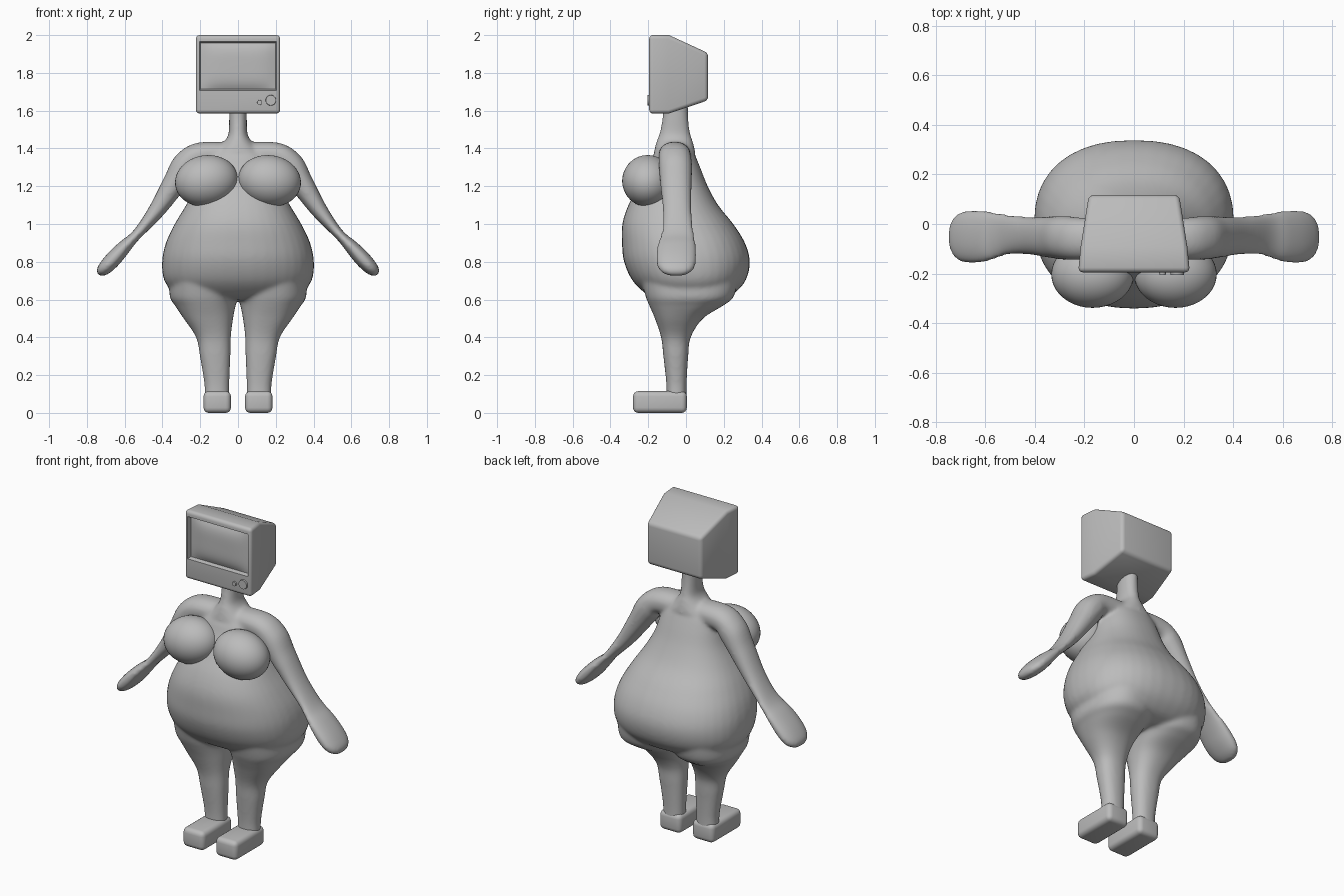
import bpy, bmesh, math
from mathutils import Vector, Matrix

if "Cube" in bpy.data.objects:
    bpy.data.objects.remove(bpy.data.objects["Cube"])

grey = bpy.data.materials.new("plain grey")
grey.diffuse_color = (0.5, 0.5, 0.5, 1)
grey.use_nodes = True
grey.node_tree.nodes["Principled BSDF"].inputs["Base Color"].default_value = grey.diffuse_color


def finish(bm, name, angle=None):
    me = bpy.data.meshes.new(name)
    bm.to_mesh(me)
    bm.free()
    ob = bpy.data.objects.new(name, me)
    bpy.context.collection.objects.link(ob)
    me.materials.append(grey)
    if angle:
        bpy.ops.object.select_all(action='DESELECT')
        ob.select_set(True)
        bpy.context.view_layer.objects.active = ob
        bpy.ops.object.shade_smooth_by_angle(angle=math.radians(angle))
    return ob


def level(z, x0, x1, y0, y1):
    """Horizontal ring: centre, x half-axis, y half-axis."""
    return [Vector(((x0 + x1) / 2, (y0 + y1) / 2, z)),
            Vector(((x1 - x0) / 2, 0, 0)), Vector((0, (y1 - y0) / 2, 0))]


def limb(rows):
    """Rings across a path in the xz plane: x, y, z, half thickness, half width."""
    out = []
    for i, (x, y, z, t, w) in enumerate(rows):
        a, b = rows[max(i - 1, 0)], rows[min(i + 1, len(rows) - 1)]
        d = Vector((b[0] - a[0], 0, b[2] - a[2])).normalized()
        out.append([Vector((x, y, z)), Vector((-d.z, 0, d.x)) * t, Vector((0, w, 0))])
    return out


def spline(p0, p1, p2, p3, t):
    return 0.5 * (2 * p1 + (p2 - p0) * t + (2 * p0 - 5 * p1 + 4 * p2 - p3) * t * t
                  + (3 * p1 - p0 - 3 * p2 + p3) * t ** 3)


def loft(bm, rings, side=1, power=2.2, n=40, steps=5):
    """Smooth closed tube through the given rings."""
    last = len(rings) - 1
    dense = []
    for i in range(last):
        q = [rings[max(0, min(last, i + k))] for k in (-1, 0, 1, 2)]
        dense += [[spline(*(r[j] for r in q), s / steps) for j in range(3)] for s in range(steps)]
    dense.append(rings[-1])
    loops = []
    for c, u, v in dense:
        loop = []
        for k in range(n):
            a = math.tau * k / n
            cu, sv = math.cos(a), math.sin(a)
            p = (c + u * math.copysign(abs(cu) ** (2 / power), cu)
                 + v * math.copysign(abs(sv) ** (2 / power), sv))
            loop.append(bm.verts.new((p.x * side, p.y, p.z)))
        loops.append(loop)
    for a, b in zip(loops, loops[1:]):
        for k in range(n):
            bm.faces.new((a[k], a[(k + 1) % n], b[(k + 1) % n], b[k]))
    bm.faces.new(loops[0])
    bm.faces.new(loops[-1])


# Body: torso, neck, legs and arms fused into one smooth skin
torso = [level(z, -w, w, f, b) for z, w, f, b in (
    (1.42, .10, -.13, .02), (1.36, .16, -.175, .05), (1.3, .185, -.20, .075),
    (1.2, .22, -.25, .115), (1.1, .275, -.305, .17), (1.0, .335, -.337, .25),
    (.9, .382, -.339, .312), (.8, .402, -.328, .338), (.7, .39, -.283, .315),
    (.63, .33, -.21, .25), (.60, .24, -.14, .17))]
neck = [level(z, -w, w, f, b) for z, w, f, b in (
    (1.64, .047, -.12, .01), (1.56, .047, -.125, .012), (1.48, .05, -.14, .022),
    (1.44, .07, -.155, .035), (1.38, .13, -.17, .05))]
leg = [level(*r) for r in (
    (.75, .0, .36, -.25, .28), (.62, .0, .362, -.215, .255), (.57, .012, .335, -.195, .2),
    (.5, .026, .288, -.165, .09), (.4, .038, .222, -.132, .025), (.3, .04, .202, -.12, .012),
    (.15, .046, .178, -.104, .003), (.05, .046, .178, -.104, .003))]
arm = limb([
    (0, -.06, 1.365, .065, .08), (.2, -.06, 1.362, .07, .085), (.275, -.056, 1.31, .075, .088),
    (.34, -.053, 1.21, .062, .083), (.425, -.047, 1.08, .045, .076), (.5, -.043, .985, .031, .08),
    (.55, -.046, .93, .027, .092), (.6, -.05, .88, .036, .103), (.655, -.052, .82, .042, .107),
    (.7, -.052, .772, .038, .098), (.728, -.052, .745, .027, .07), (.74, -.052, .733, .012, .03)])
bm = bmesh.new()
loft(bm, torso, power=2.3)
loft(bm, neck)
for side in (1, -1):
    loft(bm, leg, side, 2.3)
    loft(bm, arm, side)
bmesh.ops.recalc_face_normals(bm, faces=bm.faces)
body = finish(bm, "body")
mod = body.modifiers.new("fuse", 'REMESH')
mod.mode = 'VOXEL'
mod.voxel_size = 0.01
mod.use_smooth_shade = True
mod = body.modifiers.new("soften", 'SMOOTH')
mod.factor = 0.5
mod.iterations = 12

for side, label in ((1, "right"), (-1, "left")):
    # Chest
    bm = bmesh.new()
    bmesh.ops.create_uvsphere(bm, u_segments=40, v_segments=24, radius=1)
    bmesh.ops.scale(bm, vec=(.167, .135, .136), verts=bm.verts)
    bmesh.ops.rotate(bm, matrix=Matrix.Rotation(side * .15, 3, 'Y'), verts=bm.verts)
    bmesh.ops.translate(bm, vec=(side * .167, -.203, 1.228), verts=bm.verts)
    finish(bm, label + "_breast", 60)
    # Feet
    bm = bmesh.new()
    bmesh.ops.create_cube(bm, size=1)
    bmesh.ops.scale(bm, vec=(.145, .285, .115), verts=bm.verts)
    bmesh.ops.translate(bm, vec=(side * .11, -.138, .0575), verts=bm.verts)
    bmesh.ops.bevel(bm, geom=bm.edges[:], offset=.028, segments=4, profile=.5, affect='EDGES')
    finish(bm, label + "_foot", 60)

# Television head: tapered case with a recessed screen opening
bm = bmesh.new()
loops = []
for y, w, z0, z1 in ((-.195, .225, 1.585, 2.0), (-.09, .215, 1.585, 2.0), (.117, .182, 1.655, 1.905)):
    loops.append([bm.verts.new(p) for p in ((-w, y, z0), (w, y, z0), (w, y, z1), (-w, y, z1))])
for a, b in zip(loops, loops[1:]):
    for k in range(4):
        bm.faces.new((a[k], a[(k + 1) % 4], b[(k + 1) % 4], b[k]))
bm.faces.new(loops[0])
bm.faces.new(loops[-1])
bmesh.ops.recalc_face_normals(bm, faces=bm.faces)
edges = [e for e in bm.edges if e.calc_face_angle() > math.radians(35)]
bmesh.ops.bevel(bm, geom=edges, offset=.02, segments=4, profile=.5, affect='EDGES')
front = max((f for f in bm.faces if f.normal.y < -.99), key=lambda f: f.calc_area())
bmesh.ops.inset_individual(bm, faces=[front], thickness=.003, depth=0)
for v in front.verts:
    v.co.z = 1.708 if v.co.z < 1.8 else 1.965
bmesh.ops.inset_individual(bm, faces=[front], thickness=.008, depth=-.025)
finish(bm, "television_case", 35)

# Bulged screen glass
bm = bmesh.new()
bmesh.ops.create_grid(bm, x_segments=16, y_segments=16, size=1)
for v in bm.verts:
    u, w = v.co.x, v.co.y
    v.co = (u * .195, -.172 - .018 * (1 - u ** 4) * (1 - w ** 4), 1.8365 + w * .121)
finish(bm, "screen", 60)

# Control knobs
for name, x, z, r in (("large_knob", .174, 1.655, .029), ("small_knob", .115, 1.643, .014)):
    bm = bmesh.new()
    bmesh.ops.create_cone(bm, cap_ends=True, segments=32, radius1=r, radius2=r * .92, depth=.02,
                          matrix=Matrix.Translation((x, -.195, z)) @ Matrix.Rotation(math.pi / 2, 4, 'X'))
    finish(bm, name, 35)
